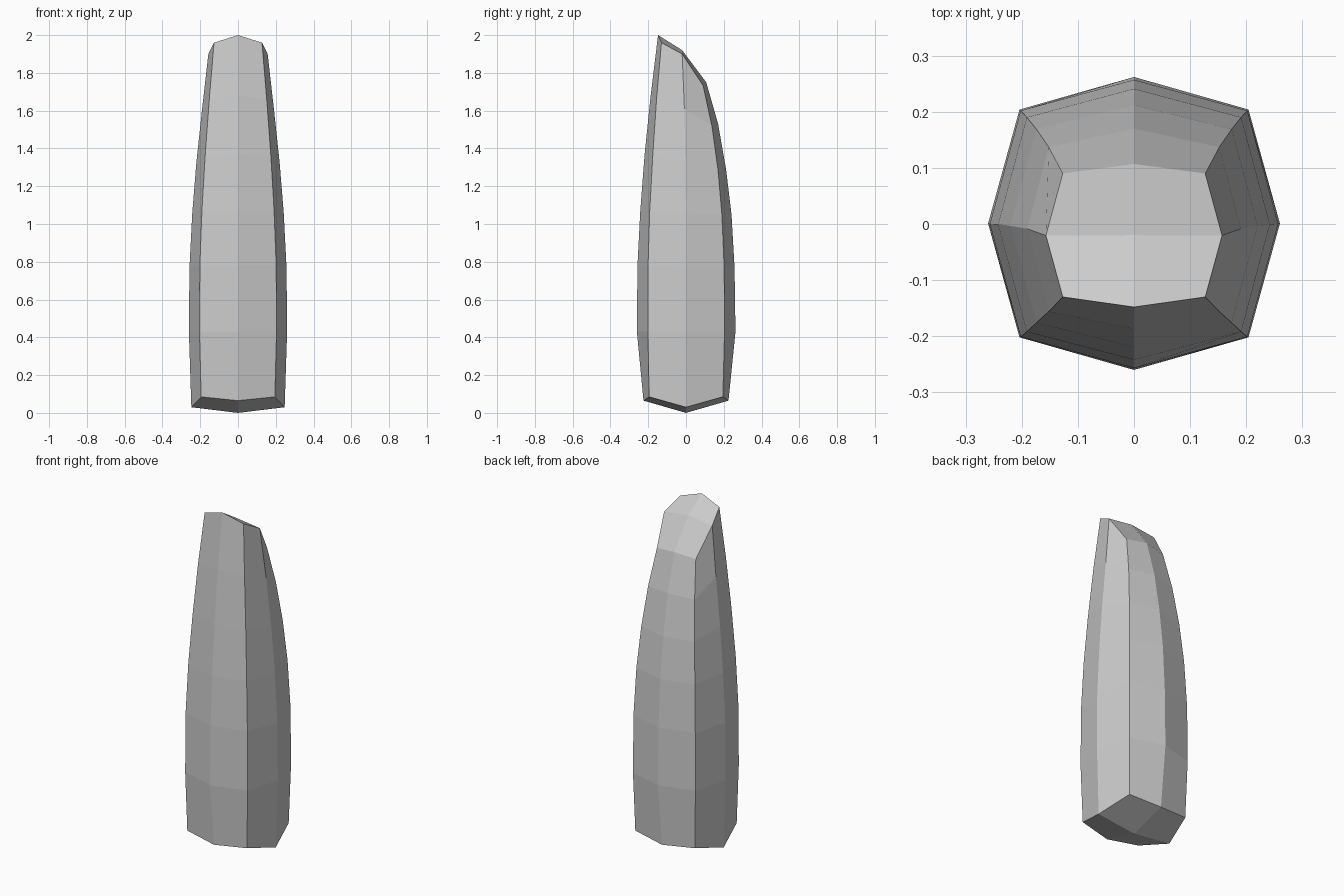
import bpy, bmesh

if "Cube" in bpy.data.objects:
    bpy.data.objects.remove(bpy.data.objects["Cube"])

# Ring profile: side x, front y, back y, corner x, corner y front, corner y back,
# then heights: side, front, back, front corner, back corner
RINGS = [
    (.247, -.225, .225, .195, -.195, .195, .030, .065, .065, .085, .085),
    (.260, -.260, .262, .204, -.202, .204, .43, .43, .43, .43, .43),
    (.257, -.257, .257, .202, -.201, .202, .77, .78, .77, .78, .77),
    (.242, -.242, .241, .191, -.192, .190, 1.06, 1.07, 1.05, 1.07, 1.05),
    (.220, -.219, .212, .174, -.176, .169, 1.33, 1.37, 1.29, 1.36, 1.29),
    (.190, -.187, .170, .152, -.156, .137, 1.61, 1.68, 1.53, 1.66, 1.52),
    (.157, -.148, .107, .127, -.130, .090, 1.90, 2.00, 1.75, 1.96, 1.735),
]


def add_ring(bm, r):
    sx, yf, yb, cx, cf, cb, zs, zf, zb, zcf, zcb = r
    ym = (yf + yb) / 2
    pts = [(0, yf, zf), (cx, cf, zcf), (sx, ym, zs), (cx, cb, zcb),
           (0, yb, zb), (-cx, cb, zcb), (-sx, ym, zs), (-cx, cf, zcf)]
    return [bm.verts.new(p) for p in pts]


def add_cap(bm, ring, centre):
    # four quads meeting at a centre point
    c = bm.verts.new(centre)
    for i in (0, 2, 4, 6):
        bm.faces.new((c, ring[i], ring[i + 1], ring[(i + 2) % 8]))


bm = bmesh.new()
rings = [add_ring(bm, r) for r in RINGS]

# Tapering sides
for a, b in zip(rings, rings[1:]):
    for i in range(8):
        j = (i + 1) % 8
        bm.faces.new((a[i], a[j], b[j], b[i]))

# Pointed base and slanted tip
add_cap(bm, rings[0], (0, 0, 0))
add_cap(bm, rings[-1], (0, -.02, 1.92))

bmesh.ops.recalc_face_normals(bm, faces=bm.faces)
mesh = bpy.data.meshes.new("faceted_claw")
bm.to_mesh(mesh)
bm.free()
bpy.context.collection.objects.link(bpy.data.objects.new("faceted_claw", mesh))
